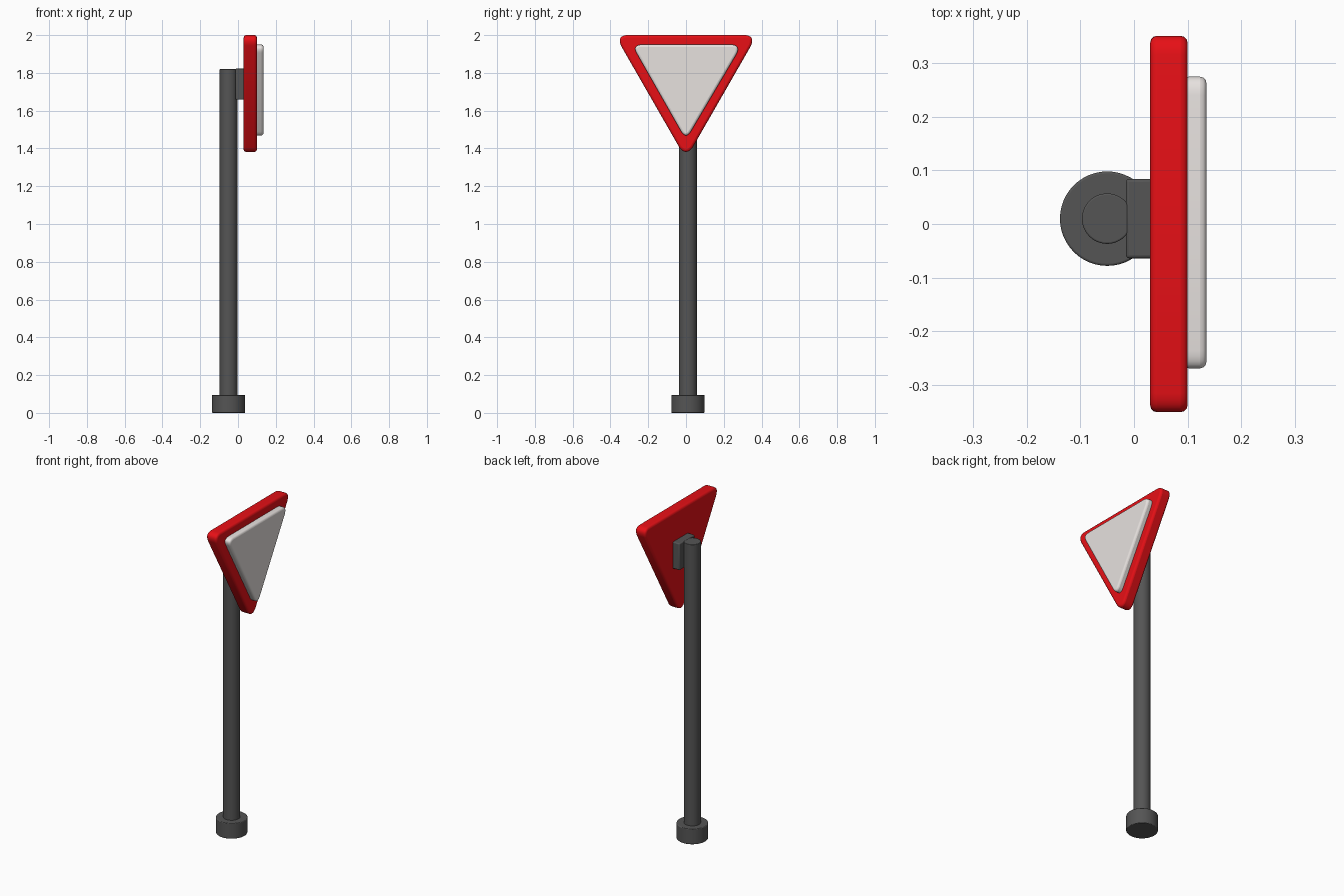
import bpy, bmesh
from mathutils import Vector

if "Cube" in bpy.data.objects:
    bpy.data.objects.remove(bpy.data.objects["Cube"])


def material(name, rgb):
    m = bpy.data.materials.new(name)
    m.diffuse_color = (*rgb, 1)
    m.use_nodes = True
    m.node_tree.nodes["Principled BSDF"].inputs["Base Color"].default_value = m.diffuse_color
    return m


DARK = material("dark_metal", (0.09, 0.09, 0.09))
RED = material("red_paint", (0.8, 0.005, 0.008))
WHITE = material("white_paint", (0.8, 0.76, 0.74))


def finish(ob, name, mat, bevel, segments=3):
    ob.name = name
    ob.data.materials.append(mat)
    if bevel:
        b = ob.modifiers.new("bevel", "BEVEL")
        b.width, b.segments = bevel, segments
        b.limit_method, b.angle_limit = "ANGLE", 0.9
    bpy.ops.object.select_all(action="DESELECT")
    ob.select_set(True)
    bpy.context.view_layer.objects.active = ob
    bpy.ops.object.shade_smooth_by_angle(angle=0.6)


def cylinder(name, radius, z0, z1, bevel):
    bpy.ops.mesh.primitive_cylinder_add(vertices=48, radius=radius, depth=z1 - z0,
                                        location=(-0.05, 0.01, (z0 + z1) / 2))
    finish(bpy.context.object, name, DARK, bevel)


def plate(name, corners, x0, x1, mat, bevel):
    # each corner is start, control, end of a small curve in (y, z)
    bm = bmesh.new()
    verts = []
    for a, c, b in corners:
        a, c, b = Vector(a), Vector(c), Vector(b)
        for i in range(9):
            t = i / 8
            p = a * (1 - t) ** 2 + c * 2 * t * (1 - t) + b * t * t
            verts.append(bm.verts.new((x0, p.x, p.y)))
    face = bm.faces.new(verts)
    ext = bmesh.ops.extrude_face_region(bm, geom=[face])
    moved = [v for v in ext["geom"] if isinstance(v, bmesh.types.BMVert)]
    bmesh.ops.translate(bm, verts=moved, vec=(x1 - x0, 0, 0))
    bmesh.ops.recalc_face_normals(bm, faces=bm.faces)
    me = bpy.data.meshes.new(name)
    bm.to_mesh(me)
    bm.free()
    ob = bpy.data.objects.new(name, me)
    bpy.context.collection.objects.link(ob)
    finish(ob, name, mat, bevel)


# post and foot
cylinder("base", 0.088, 0, 0.095, 0.004)
cylinder("post", 0.047, 0.05, 1.82, 0.003)

# bracket between post and sign
bpy.ops.mesh.primitive_cube_add(size=1, location=(0.015, 0.01, 1.74))
bracket = bpy.context.object
bracket.scale = (0.06, 0.148, 0.164)
bpy.ops.object.transform_apply(location=False, rotation=False, scale=True)
finish(bracket, "bracket", DARK, 0.006)

# red triangular board
plate("sign_board", [
    ((-0.345, 1.945), (-0.365, 1.995), (-0.315, 2.0)),
    ((0.315, 2.0), (0.365, 1.995), (0.345, 1.945)),
    ((0.035, 1.405), (0.0, 1.358), (-0.035, 1.405))],
    0.03, 0.10, RED, 0.013)

# white raised panel
plate("sign_panel", [
    ((-0.262, 1.905), (-0.285, 1.947), (-0.235, 1.95)),
    ((0.24, 1.95), (0.29, 1.947), (0.268, 1.9)),
    ((0.026, 1.49), (0.0, 1.448), (-0.026, 1.49))],
    0.09, 0.135, WHITE, 0.012)
